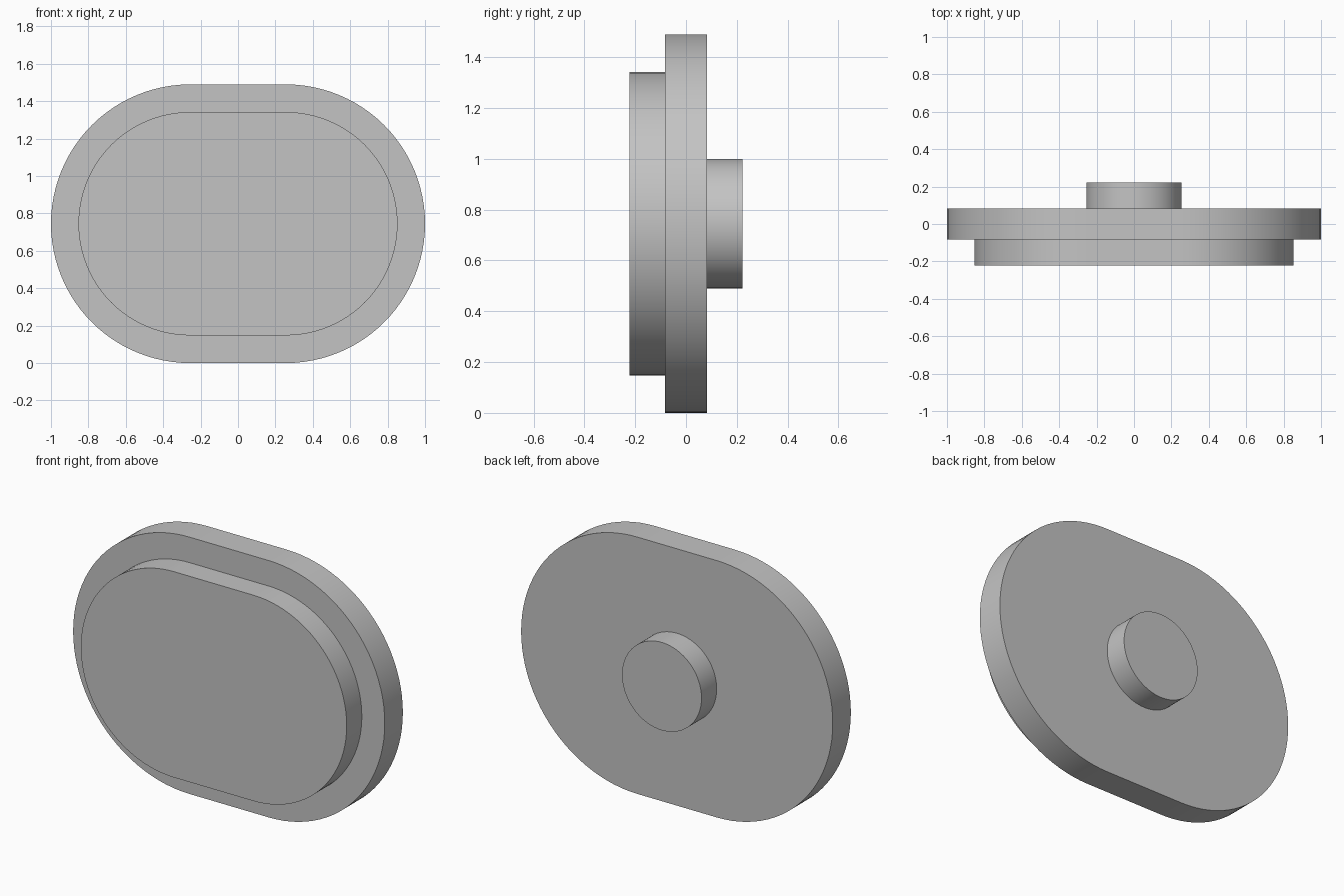
import bpy
import bmesh
import math

cube = bpy.data.objects.get("Cube")
if cube:
    bpy.data.objects.remove(cube, do_unlink=True)

grey = bpy.data.materials.new("light_grey")
grey.use_nodes = True
colour = (0.55, 0.55, 0.55, 1)
grey.diffuse_color = colour
grey.node_tree.nodes["Principled BSDF"].inputs["Base Color"].default_value = colour

CENTRE_Z = 0.745
STEPS = 48  # segments per half circle


def rounded_slab(name, radius, half_straight, y_front, y_back):
    """Extrude a stadium outline (a circle if half_straight is 0) along y."""
    outline = []
    for side in (1, -1):
        for i in range(STEPS + (1 if half_straight else 0)):
            a = math.pi * i / STEPS - math.pi / 2
            outline.append((side * (half_straight + radius * math.cos(a)),
                            CENTRE_Z + side * radius * math.sin(a)))
    bm = bmesh.new()
    face = bm.faces.new([bm.verts.new((x, y_front, z)) for x, z in outline])
    new = bmesh.ops.extrude_face_region(bm, geom=[face])["geom"]
    verts = [v for v in new if isinstance(v, bmesh.types.BMVert)]
    bmesh.ops.translate(bm, verts=verts, vec=(0, y_back - y_front, 0))
    bmesh.ops.recalc_face_normals(bm, faces=bm.faces[:])
    mesh = bpy.data.meshes.new(name)
    bm.to_mesh(mesh)
    bm.free()
    mesh.materials.append(grey)
    obj = bpy.data.objects.new(name, mesh)
    bpy.context.collection.objects.link(obj)
    bpy.ops.object.select_all(action="DESELECT")
    obj.select_set(True)
    bpy.context.view_layer.objects.active = obj
    bpy.ops.object.shade_smooth_by_angle(angle=math.radians(30))
    return obj


# Wide middle plate, smaller raised front plate, round boss on the back
rounded_slab("main_plate", 0.745, 0.255, -0.083, 0.083)
rounded_slab("front_plate", 0.597, 0.256, -0.222, -0.083)
rounded_slab("back_boss", 0.255, 0, 0.083, 0.222)
